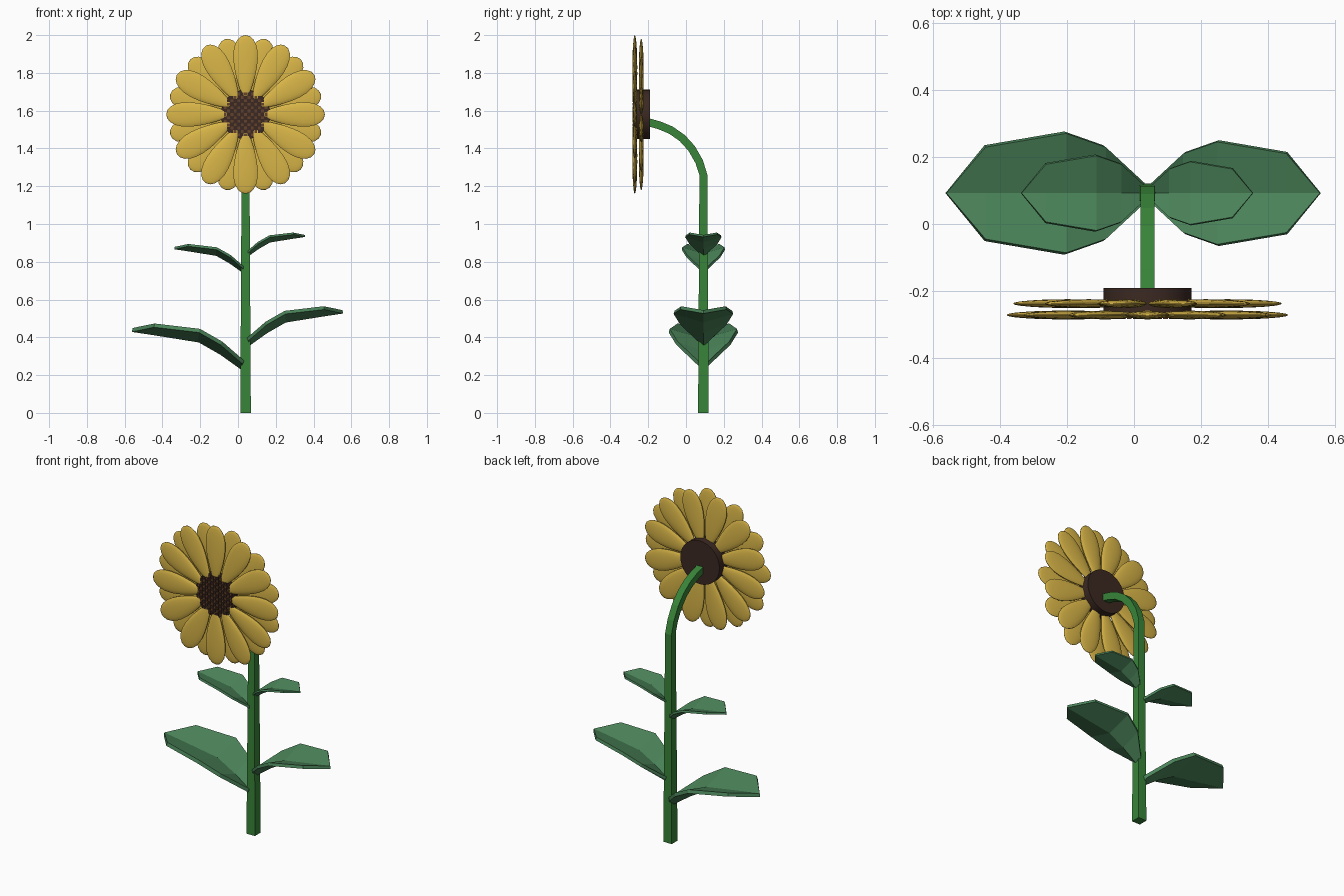
import bpy, bmesh, math
from mathutils import Matrix, Vector

cube = bpy.data.objects.get("Cube")
if cube:
    bpy.data.objects.remove(cube, do_unlink=True)

CX, STEM_Y, HEAD_Z = 0.04, 0.092, 1.58


def material(name, rgb):
    m = bpy.data.materials.new(name)
    m.use_nodes = True
    m.diffuse_color = (*rgb, 1)
    m.node_tree.nodes["Principled BSDF"].inputs["Base Color"].default_value = (*rgb, 1)
    return m


stem_green = material("stem green", (0.04, 0.23, 0.04))
leaf_green = material("leaf green", (0.07, 0.23, 0.10))
petal_yellow = material("petal yellow", (0.70, 0.47, 0.065))
dark_brown = material("dark brown", (0.045, 0.022, 0.016))
seed_brown = material("seed brown", (0.13, 0.055, 0.025))


def finish(name, bm, *mats, smooth=False):
    bmesh.ops.recalc_face_normals(bm, faces=bm.faces)
    mesh = bpy.data.meshes.new(name)
    bm.to_mesh(mesh)
    bm.free()
    for m in mats:
        mesh.materials.append(m)
    obj = bpy.data.objects.new(name, mesh)
    bpy.context.collection.objects.link(obj)
    if smooth:
        bpy.ops.object.select_all(action='DESELECT')
        obj.select_set(True)
        bpy.context.view_layer.objects.active = obj
        bpy.ops.object.shade_smooth_by_angle(angle=math.radians(40))
    return obj


# Square stem swept along a path that bends forward to the flower head
path = [(STEM_Y, 0), (STEM_Y, 1.26)]
for (y, z) in [(0.07, 1.33), (0.03, 1.4), (-0.02, 1.455), (-0.08, 1.497),
               (-0.14, 1.522), (-0.21, 1.542)]:
    path.append((y, z))
bm = bmesh.new()
rings = []
for i, (y, z) in enumerate(path):
    a, b = path[max(i - 1, 0)], path[min(i + 1, len(path) - 1)]
    tangent = Vector((0, b[0] - a[0], b[1] - a[1])).normalized()
    side = Vector((1, 0, 0))
    up = tangent.cross(side)
    half = 0.028 - 0.007 * min(z / 1.26, 1)
    centre = Vector((CX, y, z))
    rings.append([bm.verts.new(centre + side * sx * half + up * sy * half)
                  for sx, sy in ((-1, -1), (1, -1), (1, 1), (-1, 1))])
for r, s in zip(rings, rings[1:]):
    for k in range(4):
        n = (k + 1) % 4
        bm.faces.new((r[k], r[n], s[n], s[k]))
bm.faces.new(rings[0])
bm.faces.new(rings[-1])
finish("stem", bm, stem_green)

# Folded leaves: distance out, half width, midrib height, edge height
STATIONS = [(0.012, 0.03, 0.0, 0.03), (0.11, 0.12, 0.07, 0.115),
            (0.21, 0.155, 0.127, 0.172), (0.415, 0.12, 0.16, 0.196)]
TIP = (0.515, 0, 0.175)


def leaf(name, direction, base_z, scale):
    bm = bmesh.new()

    def vert(x, y, z):
        return bm.verts.new((CX + direction * x * scale, STEM_Y + y * scale, base_z + z * scale))

    rows = [(vert(d, -w, e), vert(d, 0, m), vert(d, w, e)) for d, w, m, e in STATIONS]
    for r, s in zip(rows, rows[1:]):
        for k in (0, 1):
            bm.faces.new((r[k], r[k + 1], s[k + 1], s[k]))
    tip = vert(*TIP)
    for k in (0, 1):
        bm.faces.new((rows[-1][k], rows[-1][k + 1], tip))
    obj = finish(name, bm, leaf_green)
    solid = obj.modifiers.new("thickness", 'SOLIDIFY')
    solid.thickness = 0.018 * scale
    solid.offset = 0


leaf("lower_left_leaf", 1, 0.36, 1.0)
leaf("lower_right_leaf", -1, 0.235, 1.165)
leaf("upper_left_leaf", 1, 0.83, 0.61)
leaf("upper_right_leaf", -1, 0.745, 0.73)


# Two staggered rings of tapered, puffy petals
def petal_ring(name, y, length, turn):
    bm = bmesh.new()
    inner = 0.08
    reach = (length - inner) / 2
    for i in range(12):
        new = bmesh.ops.create_uvsphere(bm, u_segments=18, v_segments=12, radius=1)["verts"]
        spin = Matrix.Rotation(math.radians(30 * i + turn), 3, 'Y')
        for v in new:
            # the sphere's poles become the root and the tip
            t = v.co.z
            taper = 1 + 0.45 * t
            p = Vector((v.co.x * 0.061 * taper, v.co.y * 0.013, inner + reach * (1 + t)))
            v.co = spin @ p + Vector((CX, y, HEAD_Z))
    finish(name, bm, petal_yellow, smooth=True)


petal_ring("front_petals", -0.271, 0.42, 0)
petal_ring("back_petals", -0.237, 0.413, 15)

# Flower head disc
bm = bmesh.new()
turn = Matrix.Translation((CX, -0.233, HEAD_Z)) @ Matrix.Rotation(math.pi / 2, 4, 'X')
bmesh.ops.create_cone(bm, cap_ends=True, segments=32, radius1=0.131, radius2=0.131,
                      depth=0.086, matrix=turn)
finish("flower_disc", bm, dark_brown, smooth=True)

# Checkered grid of small seeds on the disc front
bm = bmesh.new()
PITCH = 0.018
for i in range(-7, 8):
    for j in range(-7, 8):
        if math.hypot(i, j) * PITCH > 0.12:
            continue
        place = Matrix.Translation((CX + i * PITCH, -0.278, HEAD_Z + j * PITCH))
        seed = bmesh.ops.create_cube(bm, size=1, matrix=place @ Matrix.Diagonal(
            (PITCH * 0.8, 0.009, PITCH * 0.8, 1)))["verts"]
        for f in {f for v in seed for f in v.link_faces}:
            f.material_index = (i + j) % 2
finish("seeds", bm, seed_brown, dark_brown)
